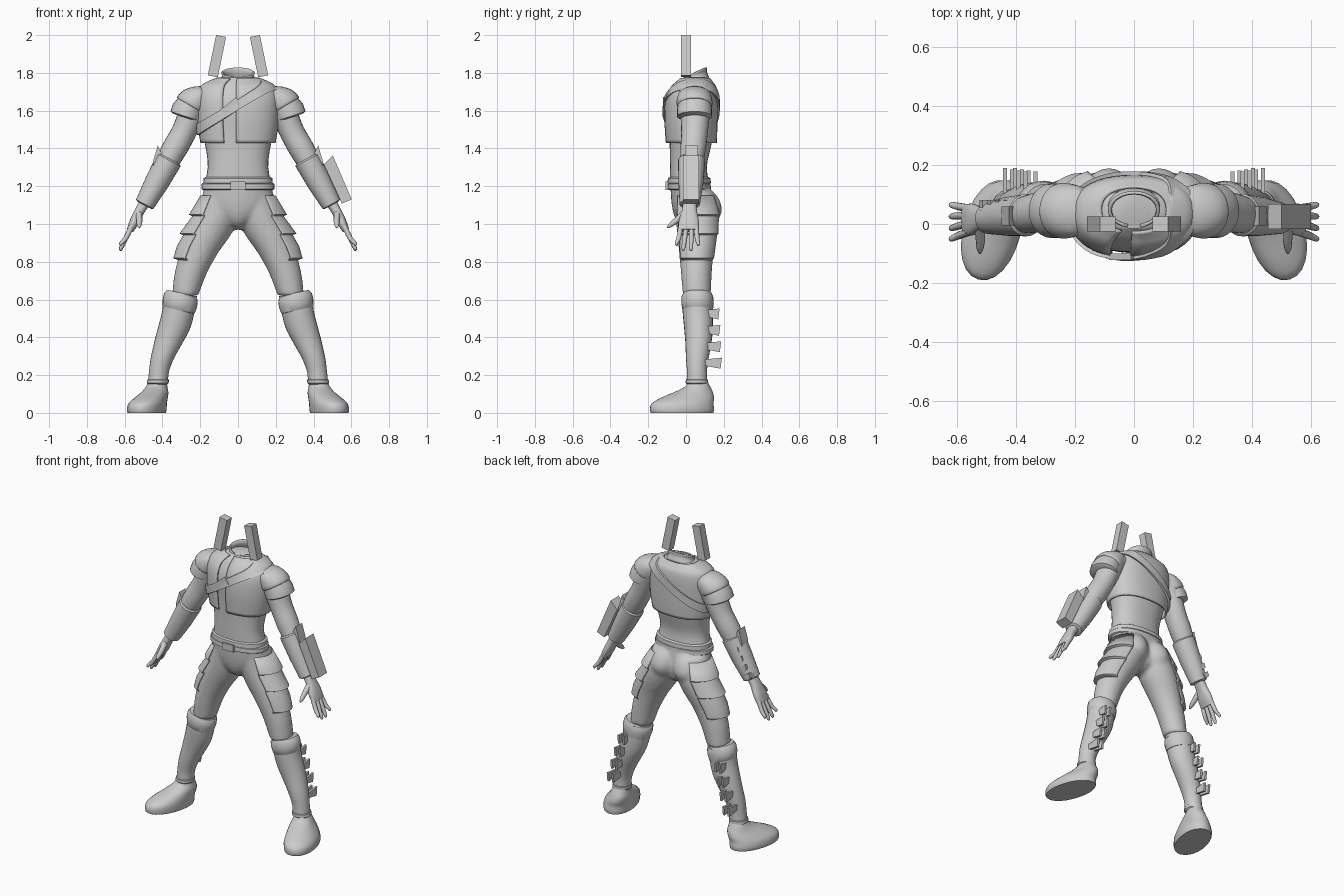
import bpy, bmesh, math
from mathutils import Vector

grey = bpy.data.materials.new("plain_grey")
grey.diffuse_color = (0.6, 0.6, 0.6, 1)


def finish(name, bm, smooth=True, angle=40):
    bmesh.ops.recalc_face_normals(bm, faces=bm.faces[:])
    me = bpy.data.meshes.new(name)
    bm.to_mesh(me)
    bm.free()
    me.materials.append(grey)
    ob = bpy.data.objects.new(name, me)
    bpy.context.collection.objects.link(ob)
    if smooth:
        bpy.ops.object.select_all(action='DESELECT')
        bpy.context.view_layer.objects.active = ob
        ob.select_set(True)
        bpy.ops.object.shade_smooth_by_angle(angle=math.radians(angle))
    return ob


def refine(rings, n=3):
    """Catmull-Rom between rings."""
    out = []
    for i in range(len(rings) - 1):
        p = [rings[max(0, min(len(rings) - 1, i + k))] for k in (-1, 0, 1, 2)]
        for j in range(n):
            t = j / n
            out.append(tuple(0.5 * (2 * b + (c - a) * t + (2 * a - 5 * b + 4 * c - d) * t * t
                                    + (3 * b - a - 3 * c + d) * t ** 3) for a, b, c, d in zip(*p)))
    return out + [rings[-1]]


def at(rings, z):
    """Ring of a top-down list at height z."""
    for a, b in zip(rings, rings[1:]):
        if b[2] <= z <= a[2]:
            t = (a[2] - z) / (a[2] - b[2])
            return [p + (q - p) * t for p, q in zip(a, b)]
    return rings[0] if z > rings[0][2] else rings[-1]


def around(ring, t, power=2.0, u=(1, 0, 0), v=(0, 1, 0)):
    x, y, z, ra, rb = ring
    c, s = math.cos(t), math.sin(t)
    e = 2 / power
    return (Vector((x, y, z)) + Vector(u) * ra * math.copysign(abs(c) ** e, c)
            + Vector(v) * rb * math.copysign(abs(s) ** e, s))


def loft(name, rings, side=1, u=(1, 0, 0), v=(0, 1, 0), power=2.0, seg=24,
         span=None, thick=0, curve=True, angle=40):
    """Skin of elliptical rings (x, y, z, radius along u, radius along v)."""
    rings = refine(rings) if curve else rings
    bm = bmesh.new()
    a0, a1 = [math.radians(a) for a in (span or (0, 360))]
    count = seg + 1 if span else seg
    rows = []
    for r in rings:
        row = [around(r, a0 + (a1 - a0) * i / seg, power, u, v) for i in range(count)]
        rows.append([bm.verts.new((p.x * side, p.y, p.z)) for p in row])
    for a, b in zip(rows, rows[1:]):
        for i in range(seg):
            j = (i + 1) % count
            bm.faces.new((a[i], a[j], b[j], b[i]))
    if not span:
        bm.faces.new(rows[0])
        bm.faces.new(rows[-1])
    ob = finish(name, bm, angle=angle)
    if thick:
        m = ob.modifiers.new("thickness", 'SOLIDIFY')
        m.thickness, m.offset = thick, 0
    return ob


def fuse(name, parts):
    """Join closed parts into one smooth skin."""
    bpy.ops.object.select_all(action='DESELECT')
    for p in parts:
        p.select_set(True)
    bpy.context.view_layer.objects.active = parts[0]
    bpy.ops.object.join()
    ob = parts[0]
    ob.name = name
    m = ob.modifiers.new("skin", 'REMESH')
    m.mode, m.voxel_size, m.use_smooth_shade = 'VOXEL', 0.011, True
    s = ob.modifiers.new("blend", 'SMOOTH')
    s.factor, s.iterations = 0.5, 8


def prism(name, quad, lo, hi, side=1, axis='Y'):
    """Outline in XZ pushed along Y, or outline in YZ pushed along X."""
    bm = bmesh.new()
    for a, z in quad:
        for d in (lo, hi):
            bm.verts.new((a * side, d, z) if axis == 'Y' else (d * side, a, z))
    bmesh.ops.convex_hull(bm, input=bm.verts[:])
    bmesh.ops.dissolve_limit(bm, angle_limit=0.02, verts=bm.verts[:], edges=bm.edges[:])
    return finish(name, bm, smooth=False)


# Torso, pelvis and jacket
torso = [(0, .05, 1.775, .085, .065), (0, .045, 1.755, .135, .08), (0, .045, 1.73, .185, .10),
         (0, .035, 1.67, .2, .12), (0, .03, 1.6, .205, .126), (0, .03, 1.5, .192, .12),
         (0, .022, 1.4, .170, .108), (0, .012, 1.3, .160, .098), (0, .02, 1.2, .18, .105)]
loft("torso", torso, power=2.3, seg=36)
trousers = [loft("pelvis", [(0, .02, 1.24, .18, .105), (0, .032, 1.12, .18, .11), (0, .04, 1.05, .13, .105),
                            (0, .045, 1.0, .06, .085), (0, .045, .97, .015, .04)])]
jacket = [(0, .048, 1.77, .11, .075), (0, .045, 1.75, .16, .093), (0, .04, 1.725, .196, .115),
          (0, .03, 1.67, .212, .132), (0, .026, 1.58, .212, .136), (0, .027, 1.5, .206, .134),
          (0, .028, 1.43, .194, .13)]
loft("jacket", jacket, power=2.3, seg=40, span=(-92, 251), thick=.01)

# Stand-up collar, lower at the front
loft("collar", [(0, .045, 1.74, .10, .08), (0, .045, 1.78, .08, .066), (0, .05, 1.803, .085, .062)],
     v=(0, .92, .4), span=(-75, 255), thick=.01)


# Diagonal chest strap following the jacket
def strap(name, width):
    bm = bmesh.new()
    rows = []
    for i in range(48):
        t = math.tau * i / 48
        z = 1.63
        for _ in range(12):
            z = .5 * z + .5 * (1.632 + .65 * around(at(jacket, z), t, 2.3).x)
        row = []
        for dz, grow in ((-width, 0), (-width, .017), (width, .017), (width, 0)):
            x, y, _, ra, rb = at(jacket, z + dz)
            row.append(bm.verts.new(around((x, y, z + dz, ra + grow, rb + grow), t, 2.3)))
        rows.append(row)
    for i in range(48):
        a, b = rows[i], rows[(i + 1) % 48]
        for k in range(3):
            bm.faces.new((a[k], a[k + 1], b[k + 1], b[k]))
    finish(name, bm)


strap("chest_strap", .028)
prism("strap_buckle", [(-.085, 1.61), (-.058, 1.57), (.018, 1.628), (-.01, 1.672)], -.122, -.10)

# Double belt with buckle
for name, z, r in (("upper_belt", 1.23, .182), ("lower_belt", 1.2, .192)):
    loft(name, [(0, .017, z + .018, r - .008, .104), (0, .017, z + .012, r, .113),
                (0, .017, z - .014, r + .002, .115), (0, .017, z - .02, r - .006, .104)],
         curve=False, seg=32, power=2.2)
prism("belt_buckle", [(-.04, 1.18), (.04, 1.18), (.04, 1.225), (-.04, 1.225)], -.108, -.08)

thigh = [(.09, .045, 1.17, .095, .1), (.11, .06, 1.05, .115, .115), (.155, .06, .95, .122, .107),
         (.205, .055, .85, .102, .092), (.25, .055, .74, .086, .082), (.28, .057, .62, .07, .074)]
calf = [(.305, .062, .62, .088, .08), (.315, .062, .54, .086, .08), (.338, .066, .45, .086, .076),
        (.365, .066, .38, .077, .07), (.4, .06, .29, .062, .06), (.418, .058, .22, .053, .053),
        (.424, .058, .16, .053, .055)]
foot = [(.424, .062, .17, .045, .05), (.43, .062, .14, .055, .066), (.44, .04, .11, .068, .104),
        (.46, .008, .08, .082, .144), (.478, -.018, .05, .094, .168), (.483, -.021, .02, .097, .174),
        (.483, -.021, 0, .094, .17)]
arm = [(.15, .05, 1.69, .06, .07), (.215, .05, 1.65, .08, .082), (.255, .048, 1.56, .07, .076),
       (.29, .045, 1.48, .066, .07), (.335, .038, 1.4, .067, .068), (.38, .03, 1.32, .06, .06)]
tilt = (.88, 0, .476)

for s, tag in ((1, "left_"), (-1, "right_")):
    # Legs
    trousers.append(loft(tag + "thigh", thigh, s))
    trousers.append(loft(tag + "buttock", [(.07, .06, 1.2, .04, .05), (.078, .075, 1.15, .08, .09),
                                           (.085, .085, 1.08, .092, .106), (.09, .08, 1.02, .08, .09),
                                           (.1, .07, .96, .04, .05)], s))
    loft(tag + "shin_guard", calf, s)
    loft(tag + "knee_guard", [(.302, .06, .635, .075, .075), (.302, .06, .615, .092, .084),
                              (.308, .061, .58, .094, .086), (.314, .062, .545, .087, .081),
                              (.316, .062, .54, .08, .075)], s, u=(.97, 0, .22), curve=False)
    loft(tag + "ankle_rim", [(.422, .058, .18, .05, .05), (.423, .058, .175, .057, .059),
                             (.425, .058, .158, .058, .06), (.425, .058, .15, .05, .05)], s, curve=False)
    loft(tag + "foot", foot, s, u=(.966, .26, 0), v=(-.26, .966, 0), power=2.1)
    # Layered thigh pads on the outer side
    pads = []
    for z, grow in ((1.15, .004), (1.05, .032), (1.043, .01), (.95, .03), (.943, .008),
                    (.88, .024), (.82, .024), (.81, -.004)):
        x, y, _, ra, rb = at(thigh, z)
        pads.append((x, y, z, ra + grow, rb + grow * .25))
    loft(tag + "thigh_pads", pads, s, span=(-60, 72), thick=.006, curve=False, angle=30)
    # Two columns of calf fins
    for i in range(4):
        z = .525 - .087 * i
        x = .352 + .023 * i
        y = .178 + .004 * i
        for d in (-.017, .017):
            prism(tag + "calf_fin", [(.09, z - .012), (.09, z + .018), (y, z + .028), (y - .007, z - .03)],
                  x + d - .007, x + d + .007, s, axis='X')
    # Arms
    loft(tag + "arm", arm, s, u=tilt)
    loft(tag + "shoulder_cap", [(.165, .045, 1.715, .03, .05), (.19, .045, 1.695, .06, .08),
                                (.22, .045, 1.665, .082, .092), (.246, .045, 1.63, .088, .094),
                                (.25, .045, 1.622, .075, .08)], s, u=(.86, 0, .51))
    loft(tag + "shoulder_plate", [(.24, .045, 1.645, .08, .086), (.262, .045, 1.61, .086, .092),
                                  (.278, .045, 1.57, .084, .093), (.279, .045, 1.563, .07, .08)],
         s, u=(.95, 0, .31), curve=False)
    loft(tag + "gauntlet", [(.362, .03, 1.345, .062, .064), (.366, .03, 1.338, .07, .072),
                            (.43, .026, 1.22, .064, .066), (.494, .02, 1.105, .052, .054),
                            (.497, .02, 1.1, .042, .044)], s, u=tilt, curve=False)
    prism(tag + "gauntlet_spike", [(.385, 1.34), (.425, 1.415), (.45, 1.33), (.45, 1.28)], -.005, .06, s)
    # Hand with fingers and thumb
    loft(tag + "hand", [(.49, .02, 1.12, .03, .035), (.52, .018, 1.07, .026, .04),
                        (.55, .015, 1.01, .025, .054), (.572, .015, .965, .018, .052)], s, u=tilt, power=2.4)
    for y0, y1, z1 in ((-.027, -.05, .885), (.002, -.014, .86), (.03, .026, .858), (.053, .065, .885)):
        loft(tag + "finger", [(.562, y0, .99, .014, .014), (.594, (y0 + y1) / 2, .925, .013, .013),
                              (.62, y1, z1 + .012, .01, .01), (.623, y1, z1, .004, .004)],
             s, u=tilt, seg=10)
    loft(tag + "thumb", [(.525, -.005, 1.06, .018, .018), (.522, -.05, 1.02, .016, .017),
                         (.523, -.083, .993, .012, .012), (.523, -.1, .98, .004, .004)],
         s, v=(0, .7, -.7), seg=10)
    # Slanted shoulder post
    prism(tag + "shoulder_post", [(.063, 1.99), (.116, 2.0), (.16, 1.787), (.107, 1.777)], -.026, .026, s)

fuse("trousers", trousers)

# Block on the left forearm, small fins on the outer back of the right one
prism("forearm_block", [(.455, 1.315), (.502, 1.362), (.602, 1.13), (.55, 1.108)], -.017, .068)
for i in range(4):
    x, z = .425 + .027 * i, 1.285 - .05 * i
    for lo in (.022, .056):
        prism("forearm_fin", [(x - .03, z), (x + .02 - lo * .2, z + .024), (x + .03 - lo * .2, z - .004),
                              (x, z - .028)], lo, lo + .026, -1)
